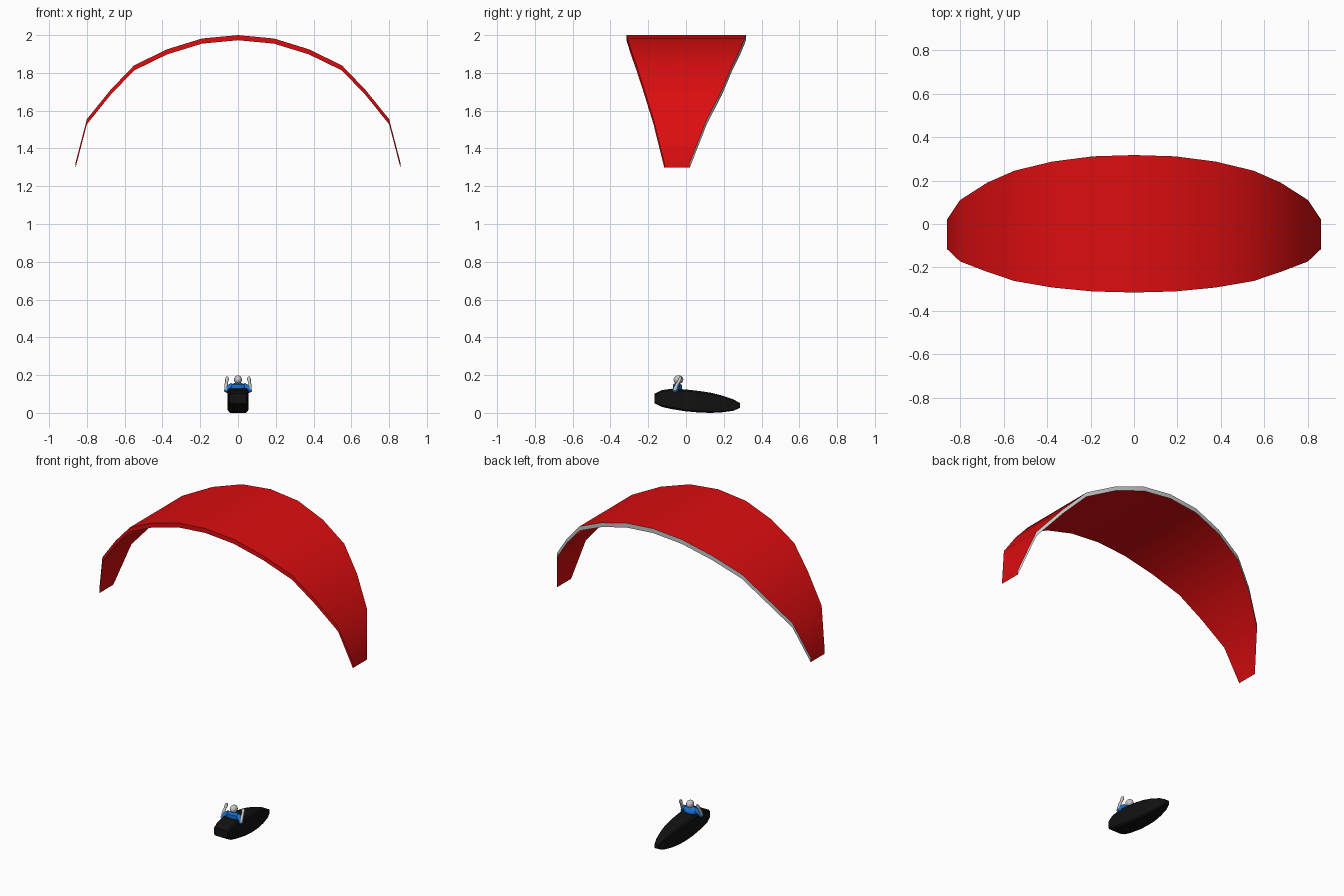
import bpy, bmesh, math
from mathutils import Vector

if "Cube" in bpy.data.objects:
    bpy.data.objects.remove(bpy.data.objects["Cube"])


def material(name, rgb):
    m = bpy.data.materials.new(name)
    m.diffuse_color = (*rgb, 1)
    m.use_nodes = True
    m.node_tree.nodes["Principled BSDF"].inputs["Base Color"].default_value = m.diffuse_color
    return m


RED = material("red fabric", (0.72, 0.004, 0.005))
GREY = material("light grey", (0.58, 0.58, 0.58))
BLACK = material("black shell", (0.006, 0.006, 0.006))
BLUE = material("blue jacket", (0.01, 0.17, 0.65))


def finish(bm, name, mats, smooth=None):
    bmesh.ops.recalc_face_normals(bm, faces=bm.faces)
    me = bpy.data.meshes.new(name)
    bm.to_mesh(me)
    bm.free()
    for m in mats:
        me.materials.append(m)
    ob = bpy.data.objects.new(name, me)
    bpy.context.collection.objects.link(ob)
    if smooth:
        bpy.ops.object.select_all(action='DESELECT')
        ob.select_set(True)
        bpy.context.view_layer.objects.active = ob
        bpy.ops.object.shade_smooth_by_angle(angle=math.radians(smooth))
    return ob


def loft(bm, rings):
    """Skin a list of closed rings and cap both ends."""
    vs = [[bm.verts.new(p) for p in r] for r in rings]
    for a, b in zip(vs, vs[1:]):
        for i in range(len(a)):
            j = (i + 1) % len(a)
            bm.faces.new((a[i], a[j], b[j], b[i]))
    bm.faces.new(vs[0])
    bm.faces.new(vs[-1])


def limb(name, points, radii, mat, flat=1.0, sides=8):
    """Tapered tube through points, squashed in depth by flat."""
    bm = bmesh.new()
    pts = [Vector(p) for p in points]
    rings = []
    for i, p in enumerate(pts):
        d = (pts[min(i + 1, len(pts) - 1)] - pts[max(i - 1, 0)]).normalized()
        u = d.cross(Vector((0, 1, 0))).normalized()
        w = d.cross(u)
        rings.append([p + radii[i] * (math.cos(t) * u + flat * math.sin(t) * w)
                      for t in (2 * math.pi * k / sides for k in range(sides))])
    loft(bm, rings)
    return finish(bm, name, [mat], 50)


# canopy: arched wing, stations are x, z, front y, back y for one half
half = [(0, 2.0, -.315, .317), (.19, 1.982, -.31, .311), (.375, 1.925, -.292, .287),
        (.55, 1.84, -.262, .245), (.675, 1.71, -.22, .19), (.80, 1.555, -.172, .11),
        (.86, 1.325, -.115, .02)]
stations = [(-x, z, f, b) for x, z, f, b in half[:0:-1]] + half
T = 0.027
bm = bmesh.new()
loft(bm, [[(x, f, z), (x, b, z), (x, b, z - T), (x, f, z - T)] for x, z, f, b in stations])
bmesh.ops.recalc_face_normals(bm, faces=bm.faces)
for face in bm.faces:          # trailing edge is grey
    ys = [v.co.y for v in face.verts]
    if len(face.verts) == 4 and min(ys) > 0 and abs(face.normal.y) > 0.2:
        face.material_index = 1
finish(bm, "canopy", [RED, GREY], 25)

# harness pod: y, half width, bottom z, top z
pod = [(-.166, .046, .050, .102), (-.13, .052, .032, .120), (-.075, .055, .020, .128),
       (0, .055, .008, .124), (.07, .053, .002, .116), (.13, .047, .000, .107),
       (.19, .038, .003, .092), (.25, .025, .011, .072), (.285, .014, .026, .052)]
bm = bmesh.new()
rings = []
for y, w, lo, hi in pod:
    c = min(w, hi - lo) * 0.16
    prof = [(w, lo + c), (w, hi - c), (w - c, hi)]
    prof += [(-x, z) for x, z in prof[::-1]]
    prof += [(-w + c, lo), (w - c, lo)]
    rings.append([(x, y, z) for x, z in prof])
loft(bm, rings)
finish(bm, "harness_pod", [BLACK], 30)

# pilot torso
limb("torso", [(0, -.040, .095), (0, -.045, .125), (0, -.045, .148), (0, -.043, .157)],
     [.040, .044, .042, .022], BLUE, 0.6, 10)

# neck and head
limb("neck", [(0, -.043, .150), (0, -.043, .165)], [.012, .012], GREY)
bm = bmesh.new()
bmesh.ops.create_uvsphere(bm, u_segments=12, v_segments=8, radius=1)
for v in bm.verts:
    v.co = (v.co.x * .021, v.co.y * .026 - .040, v.co.z * .023 + .176)
finish(bm, "head", [GREY], 60)

# sleeves, raised forearms and hands
for side, s in (("right", 1), ("left", -1)):
    limb(side + "_sleeve", [(s * .030, -.045, .146), (s * .052, -.052, .132), (s * .064, -.060, .112)],
         [.014, .015, .012], BLUE)
    limb(side + "_forearm", [(s * .063, -.062, .112), (s * .062, -.048, .150), (s * .060, -.036, .168)],
         [.010, .009, .007], GREY)
    limb(side + "_hand", [(s * .060, -.038, .165), (s * .058, -.032, .178), (s * .057, -.028, .191)],
         [.008, .010, .006], GREY)
